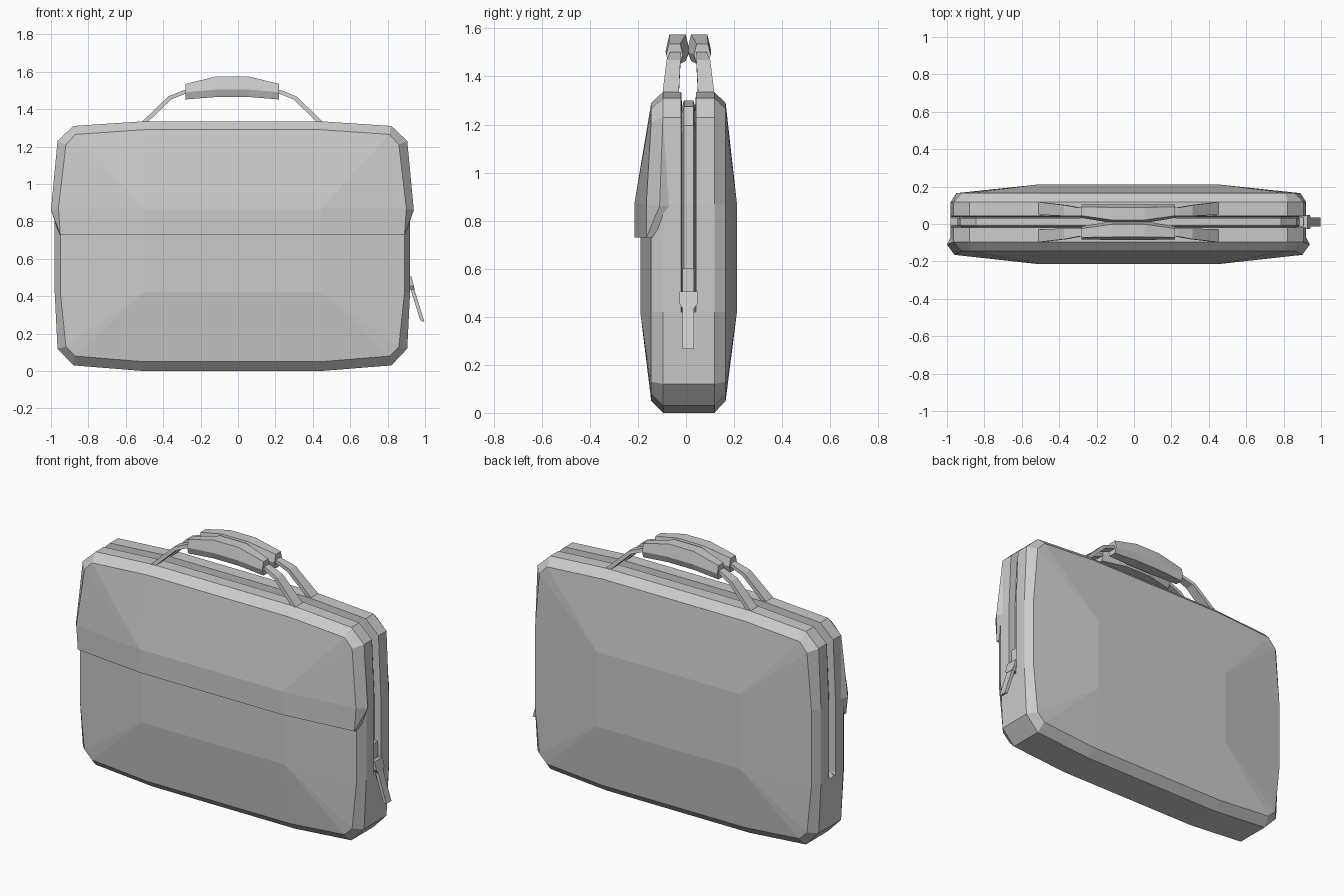
import bpy, bmesh
from mathutils import Vector

cube = bpy.data.objects.get("Cube")
if cube:
    bpy.data.objects.remove(cube, do_unlink=True)

grey = bpy.data.materials.new("light grey")
grey.use_nodes = True
grey.diffuse_color = (0.6, 0.6, 0.6, 1)
grey.node_tree.nodes["Principled BSDF"].inputs["Base Color"].default_value = grey.diffuse_color

CX, CY = -0.03, 0.01   # centre of the case


def finish(name, bm):
    bmesh.ops.remove_doubles(bm, verts=bm.verts, dist=0.0005)
    bmesh.ops.recalc_face_normals(bm, faces=bm.faces)
    mesh = bpy.data.meshes.new(name)
    bm.to_mesh(mesh)
    bm.free()
    mesh.materials.append(grey)
    ob = bpy.data.objects.new(name, mesh)
    bpy.context.collection.objects.link(ob)
    return ob


def loft(name, rings, caps=True):
    """Skin a list of equal-length closed rings."""
    bm = bmesh.new()
    loops = [[bm.verts.new(p) for p in ring] for ring in rings]
    n = len(loops[0])
    for a, b in zip(loops, loops[1:]):
        for i in range(n):
            j = (i + 1) % n
            bm.faces.new((a[i], a[j], b[j], b[i]))
    if caps:
        bm.faces.new(loops[0])
        bm.faces.new(loops[-1])
    return finish(name, bm)


# Case outline: right half from bottom to top, then mirrored
RIM = [(.475, 0), (.85, .03), (.935, .12), (.95, .42), (.95, .44),
       (.95, .87), (.935, 1.23), (.85, 1.31), (.475, 1.335)]
EDGE = [(.475, .05), (.84, .08), (.89, .13), (.92, .42), (.92, .44),
        (.92, .87), (.89, 1.21), (.84, 1.265), (.475, 1.29)]


def ring(half, y, depth=0):
    full = half + [(-x, z) for x, z in reversed(half)]
    pts = []
    for x, z in full:
        d = depth if z > .43 else 0
        if abs(x) > .6:
            x -= d if x > 0 else -d
        if z > 1:
            z -= d
        pts.append(Vector((CX + x, y, z)))
    return pts


def panel(y):
    """Raised centre rectangle, collapsed from the outline points."""
    return [Vector((CX + (.475 if p.x > CX else -.475), y, .87 if p.z > .6 else .42))
            for p in ring(RIM, y)]


# Case with bulged faces, chamfered rims and the zip channel
rings = [panel(-.19), ring(EDGE, -.145), ring(RIM, -.095)]
for y, depth in [(-.02, 0), (-.016, .06), (-.009, .035),
                 (.031, .035), (.038, .06), (.042, 0)]:
    rings.append(ring(RIM, y, depth))
rings += [ring(RIM, .118), ring(EDGE, .165), panel(.212)]

bm = bmesh.new()
loops = [[bm.verts.new(p) for p in r] for r in rings]
n = len(loops[0])
for a, b in zip(loops, loops[1:]):
    for i in range(n):
        j = (i + 1) % n
        bm.faces.new((a[i], a[j], b[j], b[i]))
# Close the two centre rectangles after collapsed points are merged
bmesh.ops.remove_doubles(bm, verts=bm.verts, dist=0.0005)
bmesh.ops.dissolve_degenerate(bm, edges=bm.edges, dist=0.0005)
bmesh.ops.holes_fill(bm, edges=[e for e in bm.edges if e.is_boundary], sides=0)
finish("case_body", bm)

# Front flap, one half mirrored to the other side
P = dict(top=(.475, -.145, 1.29), corner=(.84, -.145, 1.265), shoulder=(.89, -.145, 1.21),
         side=(.93, -.165, .87), mid=(.475, -.215, .87), low=(.475, -.215, .73),
         tip=(.92, -.165, .73), wing=(.97, -.11, .86), rim=(.935, -.096, 1.23),
         wing_in=(.945, -.06, .86), tip_in=(.925, -.12, .73), low_in=(.475, -.17, .73))
FACES = ["mid top corner", "mid corner shoulder", "mid shoulder side", "mid side tip low",
         "shoulder rim wing side", "side wing tip", "low tip tip_in low_in",
         "rim wing_in wing", "wing wing_in tip_in tip"]
SPANS = [("top", "mid"), ("mid", "low"), ("low", "low_in")]
bm = bmesh.new()


def flap_vert(key, s):
    x, y, z = P[key]
    return bm.verts.new((CX + s * x, y, z))


for s in (1, -1):
    for f in FACES:
        bm.faces.new([flap_vert(k, s) for k in f.split()])
for a, b in SPANS:
    bm.faces.new([flap_vert(a, 1), flap_vert(b, 1), flap_vert(b, -1), flap_vert(a, -1)])
finish("front_flap", bm)

# Pair of carrying handles: six-sided grip with flat strap legs
for name, s in (("front", -1), ("back", 1)):
    grip = []
    for x, off, top, mid, low, w in [(-.25, .058, 1.535, 1.49, 1.452, .035),
                                     (-.085, .045, 1.575, 1.505, 1.465, .05),
                                     (.085, .045, 1.575, 1.505, 1.465, .05),
                                     (.25, .058, 1.535, 1.49, 1.452, .035)]:
        y = CY + s * off
        n = w * .68
        grip.append([(CX + x, y + dy, z) for dy, z in
                     [(-n, top), (n, top), (w, mid), (n, low), (-n, low), (-w, mid)]])
    loft(name + "_handle_grip", grip)
    for side, d in (("left", 1), ("right", -1)):
        leg = []
        for x, z, off, w in [(.48, 1.32, .074, .034), (.335, 1.46, .062, .029),
                             (.26, 1.49, .055, .022), (.22, 1.5, .055, .022)]:
            y, X = CY + s * off, CX + d * x
            t = .008
            leg.append([(X - d * t, y - w, z - t), (X - d * t, y + w, z - t),
                        (X + d * t, y + w, z + t), (X + d * t, y - w, z + t)])
        loft(name + "_handle_strap_" + side, leg)


# Zip slider, puller block and hanging tab
def slab(name, sections):
    """Stack of rectangles given as (z, inner x, outer x, half width)."""
    loft(name, [[(x0, CY - w, z), (x1, CY - w, z), (x1, CY + w, z), (x0, CY + w, z)]
                for z, x0, x1, w in sections])


slab("zip_slider", [(.6, .87, .905, .024), (.48, .87, .91, .024)])
slab("zip_puller_block", [(.505, .88, .928, .038), (.455, .88, .94, .038), (.435, .89, .945, .024)])
slab("zip_tab", [(.46, .915, .935, .024), (.27, .975, .995, .024), (.265, .985, .997, .024)])
